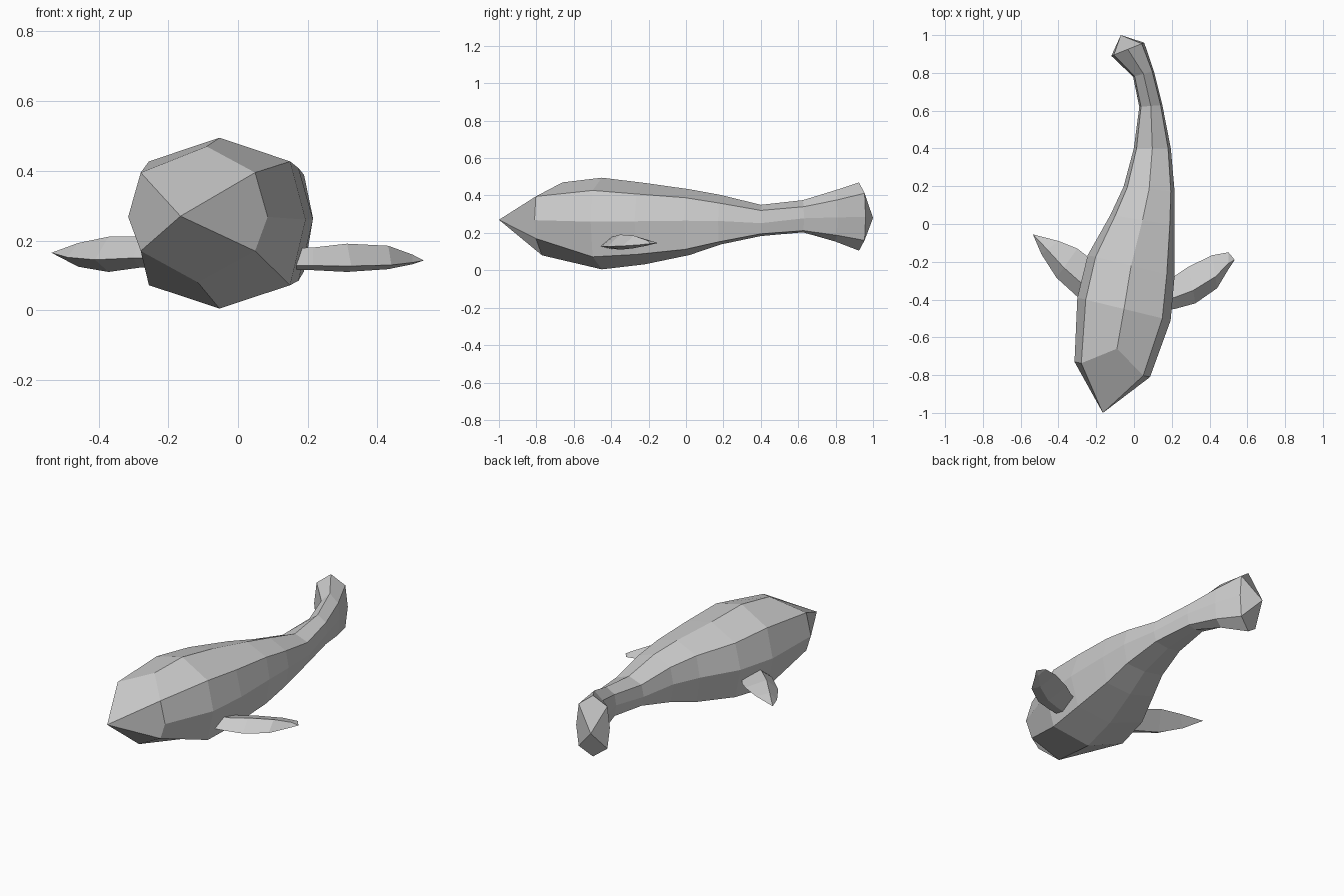
import bpy

if "Cube" in bpy.data.objects:
    bpy.data.objects.remove(bpy.data.objects["Cube"])


def loft(name, rings, start, end=None, quad_start=False):
    """Skin closed rings; optional poles join ring points singly or as quad caps."""
    n = len(rings[0])
    verts = [p for r in rings for p in r]
    faces = []
    for i in range(len(rings) - 1):
        for k in range(n):
            a, b = i * n + k, i * n + (k + 1) % n
            faces.append((a, b, b + n, a + n))
    for pole, base in ((start, 0), (end, (len(rings) - 1) * n)):
        ring = [base + k for k in range(n)]
        if pole is None:
            faces.append(ring)
            continue
        verts.append(pole)
        c = len(verts) - 1
        if quad_start:
            for k in range(1, n, 2):
                faces.append((c, ring[k], ring[(k + 1) % n], ring[(k + 2) % n]))
        else:
            for k in range(n):
                faces.append((c, ring[k], ring[(k + 1) % n]))
    me = bpy.data.meshes.new(name)
    me.from_pydata(verts, [], faces)
    ob = bpy.data.objects.new(name, me)
    bpy.context.collection.objects.link(ob)
    bpy.context.view_layer.objects.active = ob
    bpy.ops.object.select_all(action='DESELECT')
    ob.select_set(True)
    bpy.ops.object.mode_set(mode='EDIT')
    bpy.ops.mesh.select_all(action='SELECT')
    bpy.ops.mesh.normals_make_consistent(inside=False)
    bpy.ops.object.mode_set(mode='OBJECT')
    return ob


# Body: centre x, y, half-width vector x, y, then z of top, upper, middle, lower, bottom
stations = [
    (-.115, -.77, .200, -.040, .470, .395, .268, .170, .080),
    (-.053, -.45, .247, -.060, .495, .427, .260, .072, .005),
    (-.015, -.22, .230, -.055, .467, .408, .262, .085, .032),
    (.045, .02, .170, -.028, .433, .388, .265, .112, .082),
    (.080, .185, .135, -.013, .403, .360, .264, .152, .138),
    (.097, .40, .098, .000, .350, .320, .252, .195, .183),
    (.089, .625, .061, .005, .375, .340, .278, .212, .203),
    (.050, .795, .055, .015, .427, .376, .283, .187, .155),
    (-.033, .925, .087, .035, .470, .412, .285, .160, .105),
]
rings = []
for i, (x, y, hx, hy, zt, zu, zm, zl, zb) in enumerate(stations):
    d = (.82 if i < 3 else .85)
    prof = [(0, zt), (d, zu), (1, zm), (d, zl), (0, zb), (-d, zl), (-1, zm), (-d, zu)]
    rings.append([(x + s * hx, y + s * hy, z) for s, z in prof])
# forehead point sits further back than the rest of the first ring
rings[0][0] = (-.09, -.66, .47)
loft("body", rings, (-.165, -1, .27), (-.07, 1, .28), quad_start=True)


# Side fins: front edge x, y, back edge x, y, edge heights, ridge top, ridge bottom
def fin(name, sections, tip):
    out = []
    for fx, fy, bx, by, zf, zk, top, bot in sections:
        mx, my = fx + .35 * (bx - fx), fy + .35 * (by - fy)
        out.append([(fx, fy, zf), (mx, my, top), (bx, by, zk), (mx, my, bot)])
    loft(name, out, None, tip)


fin("right_fin", [
    (.14, -.46, .16, -.30, .128, .150, .178, .115),
    (.215, -.45, .215, -.275, .128, .150, .180, .115),
    (.325, -.42, .290, -.225, .127, .150, .191, .110),
    (.440, -.34, .415, -.165, .130, .148, .185, .118),
    (.500, -.24, .500, -.150, .137, .146, .160, .132),
], (.533, -.19, .143))
fin("left_fin", [
    (-.22, -.42, -.20, -.24, .150, .185, .212, .125),
    (-.300, -.385, -.255, -.165, .150, .185, .212, .122),
    (-.410, -.285, -.300, -.130, .145, .185, .211, .110),
    (-.490, -.160, -.400, -.090, .152, .175, .193, .125),
], (-.535, -.055, .165))
